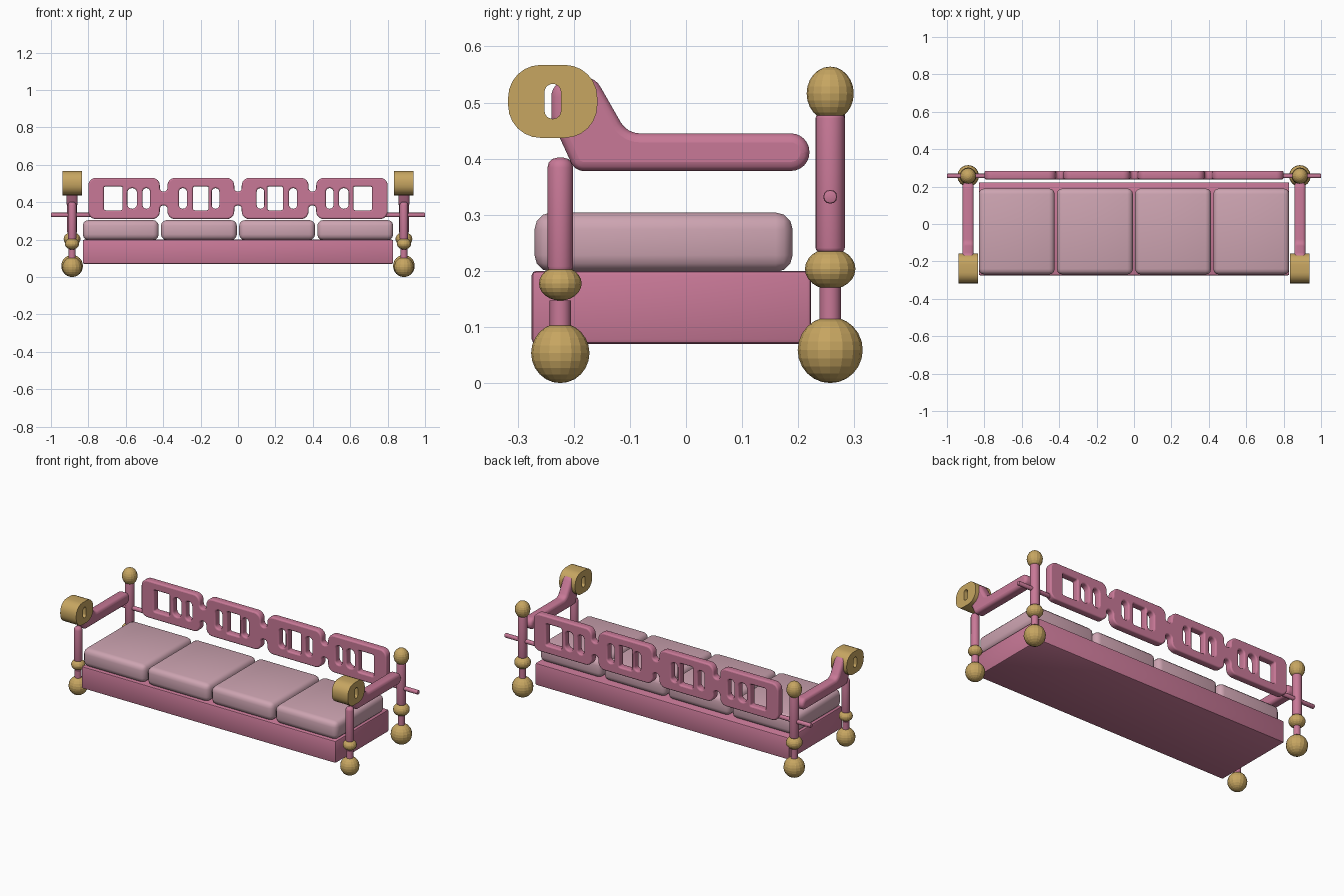
import bpy
import math
from mathutils import Vector

cube = bpy.data.objects.get("Cube")
if cube:
    bpy.data.objects.remove(cube, do_unlink=True)


def material(name, rgb):
    m = bpy.data.materials.new(name)
    m.use_nodes = True
    m.diffuse_color = (*rgb, 1)
    m.node_tree.nodes["Principled BSDF"].inputs["Base Color"].default_value = (*rgb, 1)
    return m


PINK = material("rose frame", (0.58, 0.19, 0.31))
BLUSH = material("blush fabric", (0.61, 0.37, 0.44))
GOLD = material("antique gold", (0.57, 0.38, 0.12))


def finish(name, mat, bevel=0, segments=3, smooth=True):
    ob = bpy.context.object
    ob.name = name
    ob.data.materials.clear()
    ob.data.materials.append(mat)
    if bevel:
        mod = ob.modifiers.new("Bevel", "BEVEL")
        mod.width, mod.segments = bevel, segments
        mod.limit_method = "ANGLE"
        bpy.ops.object.modifier_apply(modifier=mod.name)
    if smooth:
        bpy.ops.object.shade_smooth_by_angle(angle=math.radians(35))
    return ob


def box(name, mat, x, y, z, bevel, segments=3):
    """Bevelled box from (min, max) ranges."""
    ranges = (x, y, z)
    bpy.ops.mesh.primitive_cube_add(size=1, location=[(a + b) / 2 for a, b in ranges])
    bpy.context.object.scale = [b - a for a, b in ranges]
    bpy.ops.object.transform_apply(location=False, rotation=False, scale=True)
    return finish(name, mat, bevel, segments)


def ball(name, x, y, z0, z1, r):
    bpy.ops.mesh.primitive_uv_sphere_add(segments=16, ring_count=12, radius=1,
                                         location=(x, y, (z0 + z1) / 2))
    bpy.context.object.scale = (r, r, (z1 - z0) / 2)
    return finish(name, GOLD, smooth=False)


def column(name, x, y, z0, z1, r, bevel=0):
    bpy.ops.mesh.primitive_cylinder_add(vertices=16, radius=r, depth=z1 - z0,
                                        location=(x, y, (z0 + z1) / 2))
    return finish(name, PINK, bevel)


def rounded(corners, steps=6):
    """Closed outline with a circular fillet at each (u, v, radius) corner."""
    out, n = [], len(corners)
    for i, (u, v, r) in enumerate(corners):
        p = Vector((u, v))
        a = (Vector(corners[i - 1][:2]) - p).normalized()
        b = (Vector(corners[(i + 1) % n][:2]) - p).normalized()
        half = a.angle(b) / 2
        centre = p + (a + b).normalized() * (r / math.sin(half))
        reach = r / math.tan(half)
        start, end = p + a * reach - centre, p + b * reach - centre
        sweep = math.pi - 2 * half
        for k in range(steps + 1):
            t = k / steps
            out.append(centre + (start * math.sin((1 - t) * sweep)
                                 + end * math.sin(t * sweep)) / math.sin(sweep))
    return out


def rect(u0, u1, v0, v1, r):
    return rounded([(u0, v0, r), (u1, v0, r), (u1, v1, r), (u0, v1, r)])


def slab(name, mat, outlines, depth, bevel, location, rotation):
    """Extruded flat shape; outlines after the first become holes."""
    cu = bpy.data.curves.new(name, "CURVE")
    cu.dimensions, cu.fill_mode = "2D", "BOTH"
    cu.extrude, cu.bevel_depth, cu.bevel_resolution = depth / 2 - bevel, bevel, 2
    cu.offset = -bevel
    for pts in outlines:
        sp = cu.splines.new("POLY")
        sp.points.add(len(pts) - 1)
        for point, p in zip(sp.points, pts):
            point.co = (p.x, p.y, 0, 1)
        sp.use_cyclic_u = True
    ob = bpy.data.objects.new(name, cu)
    ob.location, ob.rotation_euler = location, rotation
    bpy.context.collection.objects.link(ob)
    bpy.ops.object.select_all(action="DESELECT")
    ob.select_set(True)
    bpy.context.view_layer.objects.active = ob
    bpy.ops.object.convert(target="MESH")
    return finish(name, mat)


# Seat base and cushions
box("seat_base", PINK, (-0.83, 0.83), (-0.275, 0.223), (0.07, 0.2), 0.008, 2)
for i in range(4):
    x = -0.83 + i * 0.418
    box(f"seat_cushion_{i + 1}", BLUSH, (x, x + 0.406), (-0.27, 0.19), (0.198, 0.304), 0.03)

# Pierced backrest: four plates joined by narrow necks
MID, TALL, NECK = 0.42, 0.11, 0.037
plates = [(-0.8, -0.418), (-0.377, -0.02), (0.02, 0.377), (0.418, 0.8)]
upper = []
for i, (a, b) in enumerate(plates):
    if i > 0:
        upper.append((a, NECK, 0.019))
    upper += [(a, TALL, 0.04), (b, TALL, 0.04)]
    if i < 3:
        upper.append((b, NECK, 0.019))
lower = [(u, -v, r) for u, v, r in reversed(upper)]
outlines = [rounded(upper + lower)]
windows = [(0.1, 0.14), (0.157, 0.24), (0.273, 0.316), (0.47, 0.51), (0.54, 0.592), (0.617, 0.717)]
for a, b in windows:
    square = b - a > 0.07
    h, r = (0.063, 0.008) if square else (0.055, (b - a) * 0.48)
    outlines += [rect(a, b, -h, h, r), rect(-b, -a, -h, h, r)]
slab("backrest", PINK, outlines, 0.044, 0.008, (0, 0.261, MID), (math.pi / 2, 0, 0))

# Side assemblies
arm = [(0.22, 0.378, 0.033), (0.22, 0.445, 0.033), (-0.105, 0.445, 0.04),
       (-0.165, 0.55, 0.035), (-0.24, 0.535, 0.03), (-0.24, 0.47, 0.03), (-0.198, 0.378, 0.025)]
for side, s in (("left", 1), ("right", -1)):
    x = 0.887 * s
    # Back post
    y = 0.257
    ball(f"back_foot_{side}", x, y, 0.0, 0.118, 0.058)
    column(f"back_leg_{side}", x, y, 0.1, 0.18, 0.019)
    ball(f"back_collar_{side}", x, y, 0.167, 0.24, 0.045)
    column(f"back_post_{side}", x, y, 0.233, 0.48, 0.026, 0.008)
    ball(f"back_finial_{side}", x, y, 0.468, 0.564, 0.042)
    # Front post
    y = -0.224
    ball(f"front_foot_{side}", x, y, 0.0, 0.107, 0.052)
    column(f"front_leg_{side}", x, y, 0.09, 0.147, 0.019)
    ball(f"front_collar_{side}", x, y, 0.147, 0.208, 0.038)
    column(f"front_post_{side}", x, y, 0.19, 0.402, 0.023, 0.018)
    # Armrest with its pierced scroll end
    turn = (math.pi / 2, 0, math.pi / 2)
    slab(f"armrest_{side}", PINK, [rounded(arm)], 0.06, 0.016, (x, 0, 0), turn)
    slab(f"arm_scroll_{side}", GOLD,
         [rect(-0.317, -0.158, 0.437, 0.567, 0.058), rect(-0.252, -0.223, 0.471, 0.533, 0.014)],
         0.104, 0, (x, 0, 0), turn)
    # Rod from backrest through the post
    bpy.ops.mesh.primitive_cylinder_add(vertices=12, radius=0.0125, depth=0.23,
                                        location=(0.885 * s, 0.257, 0.332),
                                        rotation=(0, math.pi / 2, 0))
    finish(f"back_rod_{side}", PINK, 0.004, 2)
